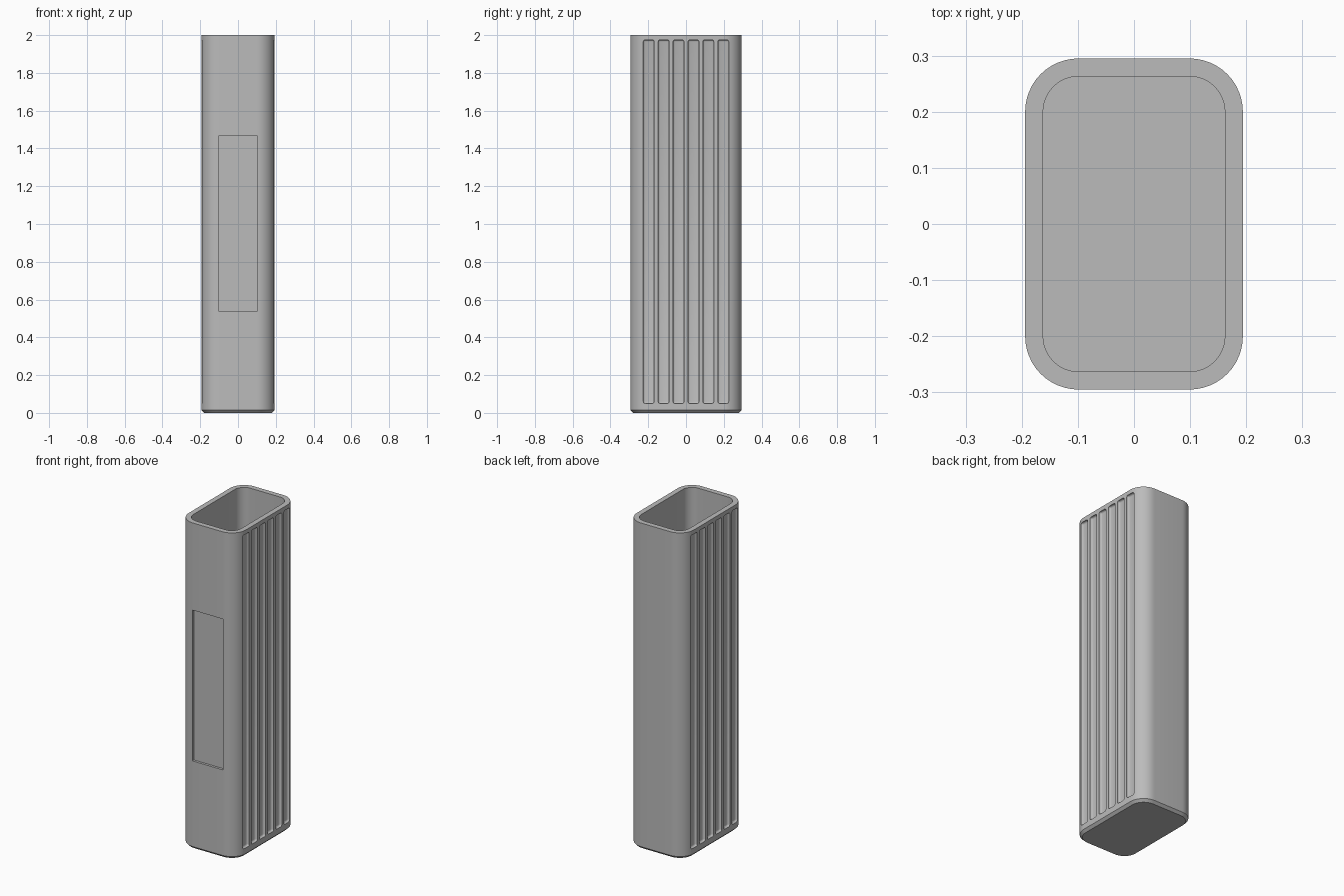
import bpy
import bmesh
from math import cos, sin, pi, radians

cube = bpy.data.objects.get("Cube")
if cube:
    bpy.data.objects.remove(cube, do_unlink=True)

HALF_X, HALF_Y, HEIGHT = 0.194, 0.295, 2.0
RADIUS, WALL, FLOOR, CHAMFER = 0.095, 0.032, 0.032, 0.015

grey = bpy.data.materials.new("plain grey")
grey.use_nodes = True
COLOR = (0.5, 0.5, 0.5, 1.0)
grey.diffuse_color = COLOR
grey.node_tree.nodes["Principled BSDF"].inputs["Base Color"].default_value = COLOR


def add_object(name, bm):
    bmesh.ops.recalc_face_normals(bm, faces=bm.faces)
    mesh = bpy.data.meshes.new(name)
    bm.to_mesh(mesh)
    bm.free()
    mesh.materials.append(grey)
    obj = bpy.data.objects.new(name, mesh)
    bpy.context.collection.objects.link(obj)
    return obj


def ring(bm, inset, z, steps=12):
    """Rounded rectangle of vertices, inset from the outer wall."""
    r = RADIUS - inset
    verts = []
    for k, (sx, sy) in enumerate(((1, 1), (-1, 1), (-1, -1), (1, -1))):
        for i in range(steps + 1):
            a = (k + i / steps) * pi / 2
            verts.append(bm.verts.new((sx * (HALF_X - RADIUS) + r * cos(a),
                                       sy * (HALF_Y - RADIUS) + r * sin(a), z)))
    return verts


def add_box(bm, center, size, bevel=0.0):
    part = bmesh.ops.create_cube(bm, size=1.0)["verts"]
    bmesh.ops.scale(bm, vec=size, verts=part)
    bmesh.ops.translate(bm, vec=center, verts=part)
    if bevel:
        edges = list({e for v in part for e in v.link_edges})
        bmesh.ops.bevel(bm, geom=edges, offset=bevel, segments=3,
                        profile=0.5, affect='EDGES')


# Hollow rounded tube with a chamfered base and closed floor
bm = bmesh.new()
levels = [(CHAMFER, 0), (0, CHAMFER), (0, HEIGHT), (WALL, HEIGHT), (WALL, FLOOR)]
rings = [ring(bm, inset, z) for inset, z in levels]
for low, high in zip(rings, rings[1:]):
    for i in range(len(low)):
        j = (i + 1) % len(low)
        bm.faces.new((low[i], low[j], high[j], high[i]))
bm.faces.new(rings[0])
bm.faces.new(rings[-1])
body = add_object("hollow_body", bm)

# Cutters: six vertical grooves on each side, one shallow panel in the front
bm = bmesh.new()
for side in (-1, 1):
    for i in range(6):
        add_box(bm, (side * (HALF_X + 0.025), (i - 2.5) * 0.079, 1.0125),
                (0.08, 0.058, 1.925), bevel=0.01)
add_box(bm, (0, -HALF_Y - 0.025, 1.0025), (0.207, 0.08, 0.925))
cutter = add_object("recess_cutter", bm)
cutter.hide_render = True

# Carve the recesses
cut = body.modifiers.new("recesses", 'BOOLEAN')
cut.operation = 'DIFFERENCE'
cut.solver = 'EXACT'
cut.object = cutter
bpy.ops.object.select_all(action='DESELECT')
bpy.context.view_layer.objects.active = body
body.select_set(True)
bpy.ops.object.modifier_apply(modifier=cut.name)
bpy.data.objects.remove(cutter, do_unlink=True)

bpy.ops.object.shade_smooth_by_angle(angle=radians(30))
